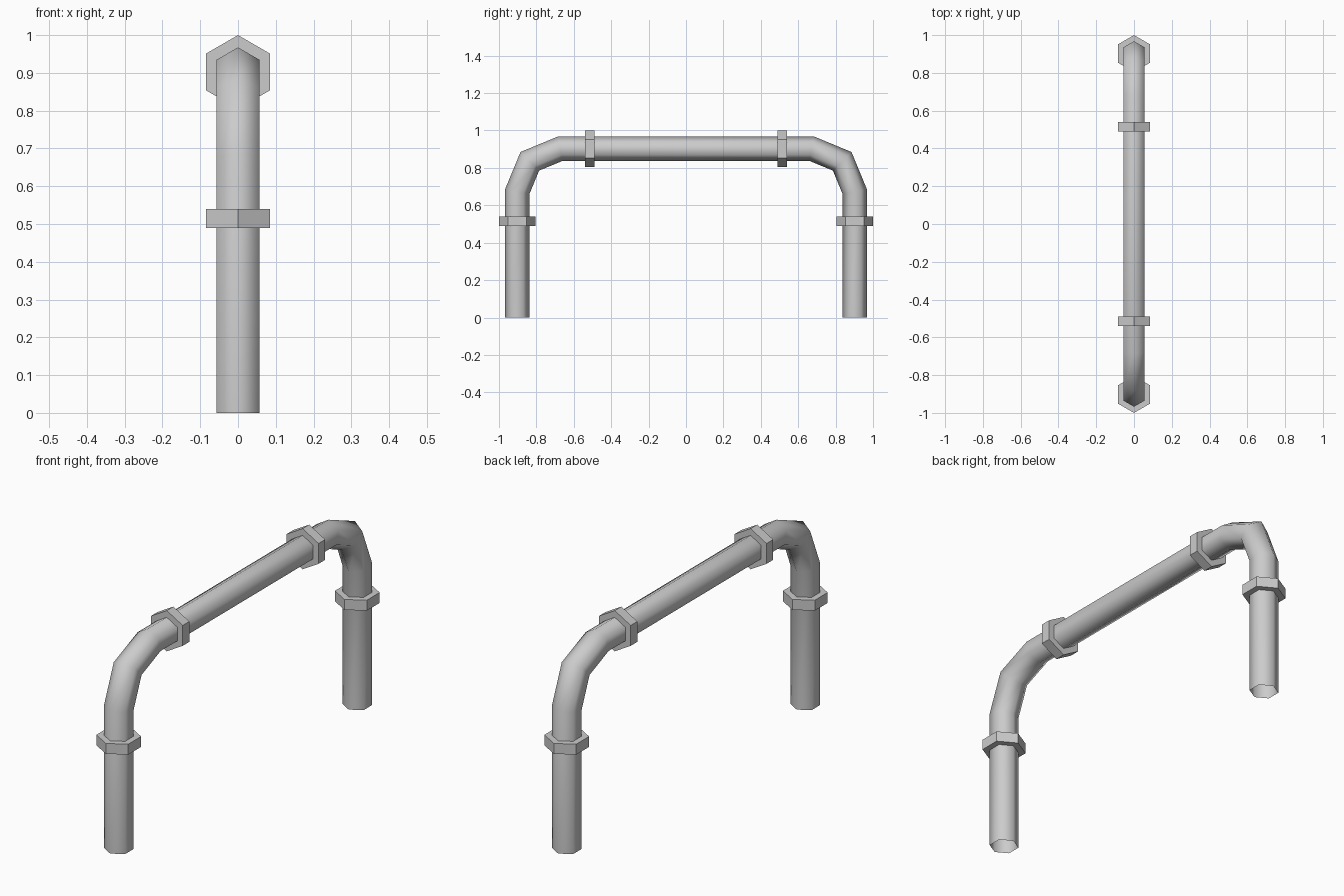
import bpy, bmesh, math
from mathutils import Vector

if "Cube" in bpy.data.objects:
    bpy.data.objects.remove(bpy.data.objects["Cube"])

X = Vector((1, 0, 0))
R_PIPE, R_FLANGE = 0.065, 0.0975
LEG_Y, TOP_Z, BEND = 0.9025, 0.9025, 0.23


def hex_ring(bm, centre, tangent, radius, stretch=1.0):
    """Six vertices around centre, corners lying in the YZ plane."""
    n = X.cross(tangent.normalized())
    ring = []
    for i in range(6):
        a = math.radians(60 * i)
        ring.append(bm.verts.new(centre + n * radius * stretch * math.cos(a)
                                 + X * radius * math.sin(a)))
    return ring


def skin(bm, rings):
    for r, s in zip(rings, rings[1:]):
        for i in range(6):
            j = (i + 1) % 6
            bm.faces.new((r[i], r[j], s[j], s[i]))


def finish(bm, name, smooth):
    mesh = bpy.data.meshes.new(name)
    for f in bm.faces:
        f.smooth = smooth
    bm.to_mesh(mesh)
    bm.free()
    obj = bpy.data.objects.new(name, mesh)
    bpy.context.collection.objects.link(obj)
    return obj


# Hexagonal pipe swept with mitred bends, open at both feet
half = [Vector((0, -LEG_Y, 0))]
for deg in (0, 45, 90):
    a = math.radians(deg)
    half.append(Vector((0, -(LEG_Y - BEND) - BEND * math.cos(a),
                        TOP_Z - BEND + BEND * math.sin(a))))
path = half + [Vector((0, -p.y, p.z)) for p in reversed(half)]

bm = bmesh.new()
rings = []
for i, p in enumerate(path):
    d_in = (p - path[max(i - 1, 0)]).normalized()
    d_out = (path[min(i + 1, len(path) - 1)] - p).normalized()
    t = (d_in + d_out).normalized()
    ref = d_out if d_out.length > 0 else d_in
    rings.append(hex_ring(bm, p, t, R_PIPE, 1 / t.dot(ref)))
skin(bm, rings)
bmesh.ops.reverse_faces(bm, faces=bm.faces) if bm.faces[:][0].normal.length < 0 else None
bm.normal_update()
# make the walls face outward
bm.faces.ensure_lookup_table()
f = bm.faces[0]
if f.normal.dot(f.calc_center_median() - (path[0] + path[1]) / 2) < 0:
    bmesh.ops.reverse_faces(bm, faces=bm.faces[:])
finish(bm, "pipe", True)


# Hexagonal coupling collars, fitted around the pipe
def collar(name, centre, axis, width=0.05):
    bm = bmesh.new()
    a, b = centre - axis * width / 2, centre + axis * width / 2
    skin(bm, [hex_ring(bm, c, axis, r) for c, r in
              ((a, R_PIPE), (a, R_FLANGE), (b, R_FLANGE), (b, R_PIPE))])
    bm.normal_update()
    bm.faces.ensure_lookup_table()
    if bm.faces[0].normal.dot(axis) > 0:
        bmesh.ops.reverse_faces(bm, faces=bm.faces[:])
    finish(bm, name, False)


for side, label in ((-1, "front"), (1, "back")):
    collar(label + "_leg_collar", Vector((0, side * LEG_Y, 0.515)), Vector((0, 0, 1)))
    collar(label + "_crossbar_collar", Vector((0, side * 0.514, TOP_Z)), Vector((0, 1, 0)))
